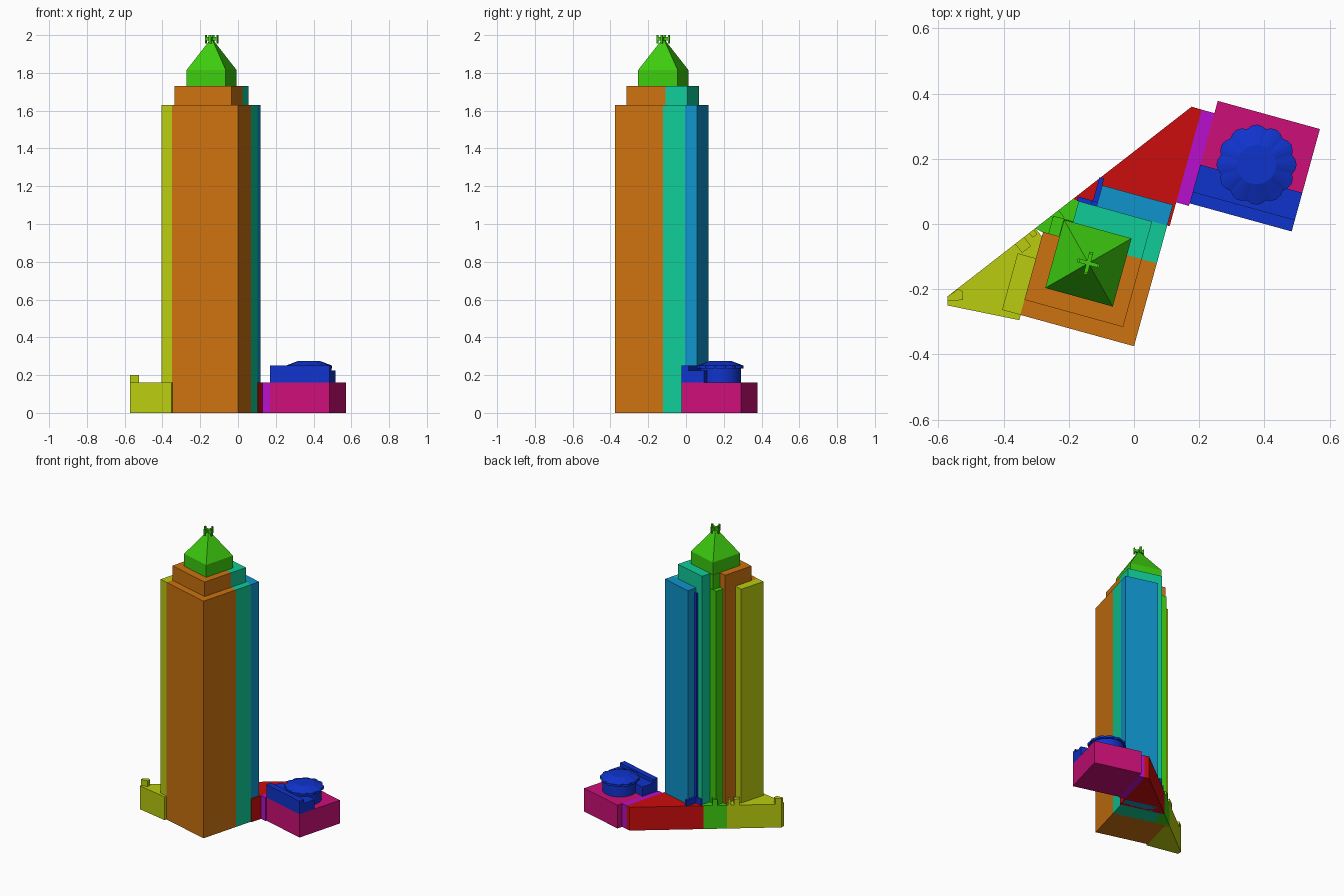
import bpy, bmesh, math
from mathutils import Vector

if "Cube" in bpy.data.objects:
    bpy.data.objects.remove(bpy.data.objects["Cube"])

ANG = math.radians(-15.4)
CORNER = Vector((0.0, -0.375))          # front corner of the tower
U = Vector((math.cos(ANG), math.sin(ANG)))
V = Vector((-math.sin(ANG), math.cos(ANG)))


def material(name, rgb):
    m = bpy.data.materials.new(name)
    lin = [c / 12.92 if c < 0.04 else ((c + 0.055) / 1.055) ** 2.4 for c in rgb]
    m.diffuse_color = (*lin, 1)
    m.use_nodes = True
    m.node_tree.nodes["Principled BSDF"].inputs["Base Color"].default_value = m.diffuse_color
    return m


orange = material("orange", (0.80, 0.45, 0.06))
olive = material("yellow_green", (0.73, 0.80, 0.06))
green = material("green", (0.24, 0.80, 0.06))
teal = material("teal", (0.06, 0.80, 0.60))
sky = material("sky_blue", (0.06, 0.58, 0.80))
red = material("red", (0.80, 0.05, 0.05))
navy = material("deep_blue", (0.06, 0.20, 0.80))
magenta = material("magenta", (0.80, 0.06, 0.47))
purple = material("purple", (0.72, 0.06, 0.80))


def plan(u, v):
    return CORNER + U * u + V * v


def build(name, rings, mat, tip=None):
    """Closed solid from stacked rings of 3D points, optionally ending in a tip."""
    bm = bmesh.new()
    loops = [[bm.verts.new(p) for p in r] for r in rings]
    n = len(loops[0])
    bm.faces.new(loops[0])
    for a, b in zip(loops, loops[1:]):
        for i in range(n):
            j = (i + 1) % n
            bm.faces.new((a[i], a[j], b[j], b[i]))
    if tip:
        t = bm.verts.new(tip)
        for i in range(n):
            bm.faces.new((loops[-1][i], loops[-1][(i + 1) % n], t))
    else:
        bm.faces.new(loops[-1])
    bmesh.ops.recalc_face_normals(bm, faces=bm.faces[:])
    me = bpy.data.meshes.new(name)
    bm.to_mesh(me)
    bm.free()
    me.materials.append(mat)
    ob = bpy.data.objects.new(name, me)
    bpy.context.collection.objects.link(ob)
    return ob


def prism(name, pts, z0, z1, mat):
    return build(name, [[(p[0], p[1], z) for p in pts] for z in (z0, z1)], mat)


def box(name, u0, u1, v0, v1, z0, z1, mat):
    return prism(name, [plan(u0, v0), plan(u1, v0), plan(u1, v1), plan(u0, v1)], z0, z1, mat)


ROOF, STEP, LOW = 1.63, 1.73, 0.16

# Tower shafts
box("front_shaft", -0.362, 0, 0, 0.264, 0, ROOF, orange)
box("front_upper_step", -0.362, -0.048, 0.048, 0.264, ROOF, STEP, orange)
box("middle_shaft", -0.282, 0, 0.264, 0.384, 0, ROOF, teal)
box("middle_upper_step", -0.282, -0.048, 0.264, 0.384, ROOF, STEP, teal)
box("rear_shaft", -0.225, 0, 0.384, 0.45, 0, ROOF, sky)
box("left_shaft", -0.42, -0.362, 0, 0.18, 0, ROOF, olive)
box("corner_shaft", -0.345, -0.282, 0.264, 0.32, 0, ROOF, green)
box("corner_upper_step", -0.312, -0.282, 0.264, 0.318, ROOF, STEP, green)
box("rear_pipe", -0.243, -0.225, 0.384, 0.397, 0, 1.6, navy)

# Crown: square base, pyramid roof and crossed finial
crown = [(-0.31, 0.10), (-0.095, 0.10), (-0.095, 0.317), (-0.31, 0.317)]
top = plan(-0.2025, 0.2085)
build("crown_roof", [[(*plan(*c), z) for c in crown] for z in (STEP, 1.815)],
      green, tip=(*top, 1.985))
for i in range(4):
    a = ANG + i * math.pi / 2
    d = Vector((math.cos(a), math.sin(a)))
    s = Vector((-d.y, d.x)) * 0.006
    end = top + d * 0.035
    prism("finial_arm", [top - s, end - s, end + s, top + s], 1.972, 1.99, green)
    tipc = top + d * 0.028
    prism("finial_tip", [tipc - s, end - s, end + s, tipc + s], 1.955, 2.0, green)
box("finial_post", -0.2105, -0.1945, 0.2005, 0.2165, 1.94, 1.985, green)


# Low podium along the slanted street edge
def street(x):
    return (x, -0.222 + (x + 0.572) * 0.777)


prism("left_podium", [(-0.352, -0.295), plan(-0.362, 0.25), street(-0.303),
                      (-0.572, -0.222), (-0.572, -0.25)], 0, LOW, olive)
prism("corner_podium", [plan(-0.362, 0.262), plan(-0.282, 0.262), plan(-0.282, 0.384),
                        street(-0.187), street(-0.303)], 0, LOW, green)
prism("rear_podium", [plan(-0.282, 0.384), plan(0.0075, 0.384), plan(0.0075, 0.755),
                      (0.177, 0.36), street(-0.187)], 0, LOW, red)
box("link_block", 0.0075, 0.048, 0.46, 0.755, 0, LOW, purple)

# Small raised posts on the podium
prism("tip_post", [(-0.572, -0.237), (-0.525, -0.233), (-0.525, -0.207), (-0.54, -0.2),
                   (-0.572, -0.222)], 0.07, 0.2, olive)


def street_post(name, x, size, mat):
    p = Vector(street(x))
    along = Vector((1, 0.777)).normalized() * size
    inward = Vector((along.y, -along.x))
    prism(name, [p, p + along, p + along + inward, p + inward], 0.05, 0.2, mat)


street_post("left_post", -0.365, 0.035, olive)
street_post("left_post_small", -0.322, 0.018, olive)
street_post("corner_post", -0.255, 0.03, green)
box("rear_vent_wall", -0.24, -0.225, 0.384, 0.472, LOW, 0.2, navy)
box("rear_vent_base", -0.288, -0.225, 0.384, 0.397, LOW, 0.2, navy)

# Annex with hall and round pavilion
box("annex", 0.048, 0.373, 0.468, 0.794, 0, LOW, magenta)
box("annex_hall", 0.048, 0.373, 0.505, 0.591, LOW, 0.225, navy)
box("annex_front_wall", 0.048, 0.373, 0.468, 0.505, LOW, 0.25, navy)
c = plan(0.2145, 0.637)


def ring(r, z, wave=0.0, n=48):
    pts = []
    for i in range(n):
        a = 2 * math.pi * i / n
        k = r + wave * abs(math.cos(6 * a))
        pts.append((c.x + k * math.cos(a), c.y + k * math.sin(a), z))
    return pts


build("pavilion_drum", [ring(0.108, LOW), ring(0.108, 0.24)], navy)
build("pavilion_roof", [ring(0.113, 0.235, 0.01), ring(0.113, 0.25, 0.01),
                        ring(0.06, 0.274)], navy)
